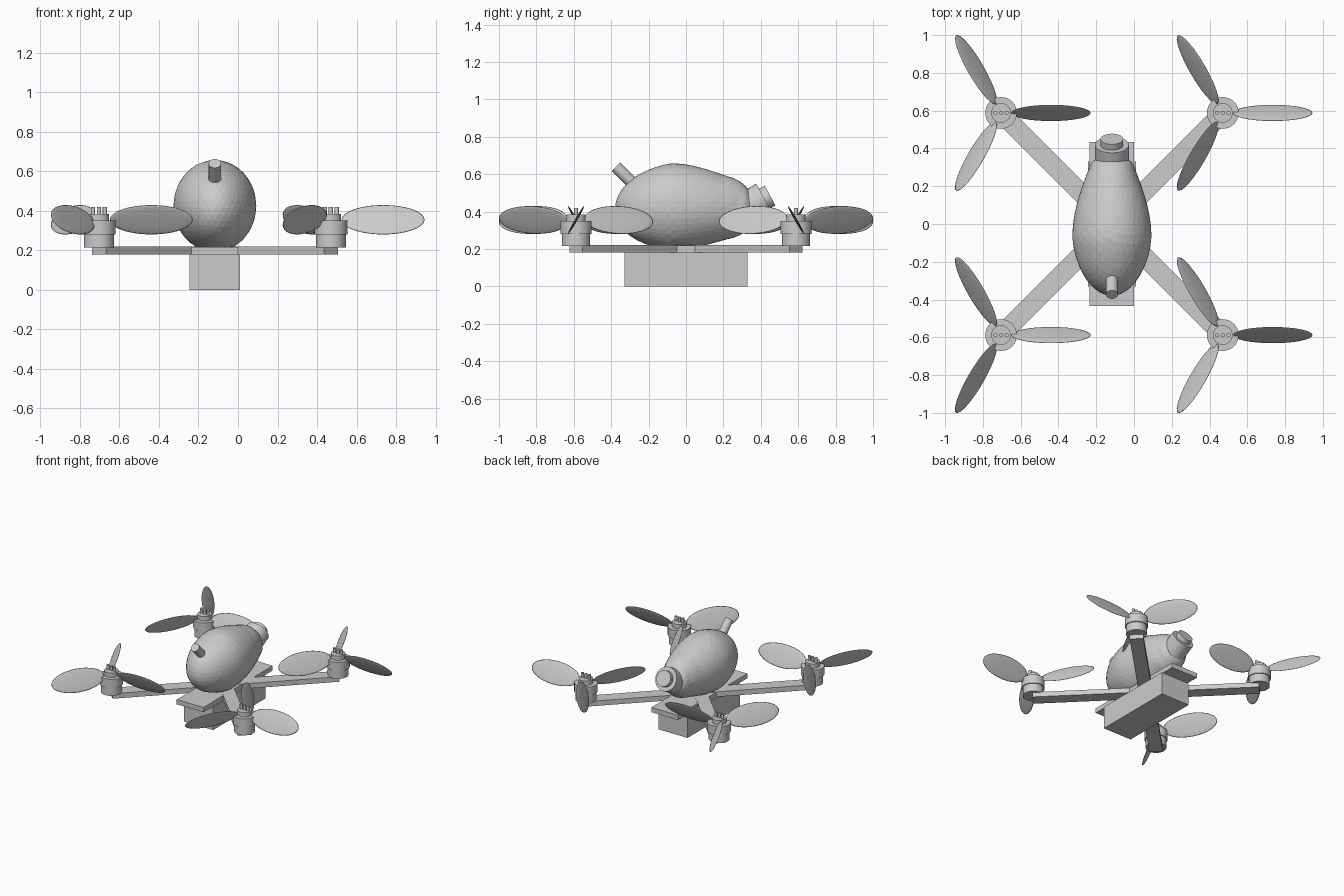
import bpy, bmesh, math
from mathutils import Matrix, Vector

if "Cube" in bpy.data.objects:
    bpy.data.objects.remove(bpy.data.objects["Cube"])

CX = -0.117          # centre line of the frame
MX, MY = 0.587, 0.588  # motor offsets from the frame centre


def finish(name, bm):
    me = bpy.data.meshes.new(name)
    bmesh.ops.recalc_face_normals(bm, faces=bm.faces)
    bm.to_mesh(me)
    bm.free()
    ob = bpy.data.objects.new(name, me)
    bpy.context.collection.objects.link(ob)
    return ob


def box(name, centre, size, turn=0.0):
    bm = bmesh.new()
    m = Matrix.Translation(centre) @ Matrix.Rotation(turn, 4, 'Z') @ Matrix.Diagonal((*size, 1))
    bmesh.ops.create_cube(bm, size=1, matrix=m)
    return finish(name, bm)


def cylinder(name, a, b, r, sides=32, smooth=True):
    a, b = Vector(a), Vector(b)
    bm = bmesh.new()
    m = Matrix.Translation((a + b) / 2) @ (b - a).to_track_quat('Z', 'Y').to_matrix().to_4x4()
    bmesh.ops.create_cone(bm, cap_ends=True, segments=sides, radius1=r, radius2=r,
                          depth=(b - a).length, matrix=m)
    if smooth:
        for f in bm.faces:
            f.smooth = len(f.verts) == 4
        for e in bm.edges:
            e.smooth = all(len(f.verts) == 4 for f in e.link_faces)
    return finish(name, bm)


# Frame: battery box, mounting plate and two crossed arms
box("battery_box", (CX, 0, 0.09), (0.255, 0.66, 0.18))
box("mounting_plate", (CX, 0, 0.199), (0.236, 0.87, 0.038))
for i, s in enumerate((1, -1)):
    box(f"arm_{i + 1}", (CX, 0, 0.20), (2 * math.hypot(MX, MY), 0.10, 0.04), s * math.atan2(MY, MX))

# Egg-shaped body: position along the length, half width, half height
SECTIONS = [(-1, .21, .24), (-.5, .214, .236), (-.2, .214, .238), (.28, .195, .213),
            (.55, .186, .206), (.77, .192, .23), (.92, .24, .245), (1, .25, .25)]


def section(t):
    for p, q in zip(SECTIONS, SECTIONS[1:]):
        if t <= q[0]:
            k = (t - p[0]) / (q[0] - p[0])
            return p[1] + k * (q[1] - p[1]), p[2] + k * (q[2] - p[2])
    return SECTIONS[-1][1:]


bm = bmesh.new()
bmesh.ops.create_icosphere(bm, subdivisions=4, radius=1)
for v in bm.verts:
    w, h = section(v.co.y)
    zc = 0.425 - 0.012 * v.co.y ** 2
    v.co = (CX + w * v.co.x, -0.005 + 0.375 * v.co.y, zc + h * v.co.z)
finish("body", bm)

# Stepped nozzle at the back, antenna stub at the front
axis = Vector((0, 0.88, 0.47)).normalized()
collar = Vector((CX, 0.419, 0.469))
cylinder("nozzle_collar", collar - axis * 0.12, collar, 0.09)
cylinder("nozzle_tip", collar, collar + axis * 0.035, 0.06)
cylinder("antenna_stub", (CX, -0.24, 0.506), (CX, -0.374, 0.64), 0.032, 16)

# Four motors, each with hub, pins and three pitched blades
for sx, side in ((-1, "left"), (1, "right")):
    for sy, end in ((-1, "front"), (1, "back")):
        tag = f"{end}_{side}"
        x, y = CX + sx * MX, sy * MY
        cylinder(f"motor_base_{tag}", (x, y, 0.215), (x, y, 0.28), 0.076)
        cylinder(f"motor_can_{tag}", (x, y, 0.28), (x, y, 0.35), 0.084)
        cylinder(f"propeller_hub_{tag}", (x, y, 0.35), (x, y, 0.385), 0.052)
        for i in (-1, 0, 1):
            px = x + i * 0.03
            cylinder(f"hub_pin_{tag}_{i + 2}", (px, y, 0.38), (px, y, 0.42), 0.011, 12)
        pitch = math.radians(-60 if sx == sy else 60)
        for i in range(3):
            bm = bmesh.new()
            m = (Matrix.Translation((x, y, 0.355)) @ Matrix.Rotation(i * math.tau / 3, 4, 'Z')
                 @ Matrix.Translation((0.265, 0, 0)) @ Matrix.Rotation(pitch, 4, 'X')
                 @ Matrix.Diagonal((0.21, 0.086, 0.007, 1)))
            bmesh.ops.create_uvsphere(bm, u_segments=32, v_segments=12, radius=1, matrix=m)
            for f in bm.faces:
                f.smooth = True
            finish(f"blade_{tag}_{i + 1}", bm)
